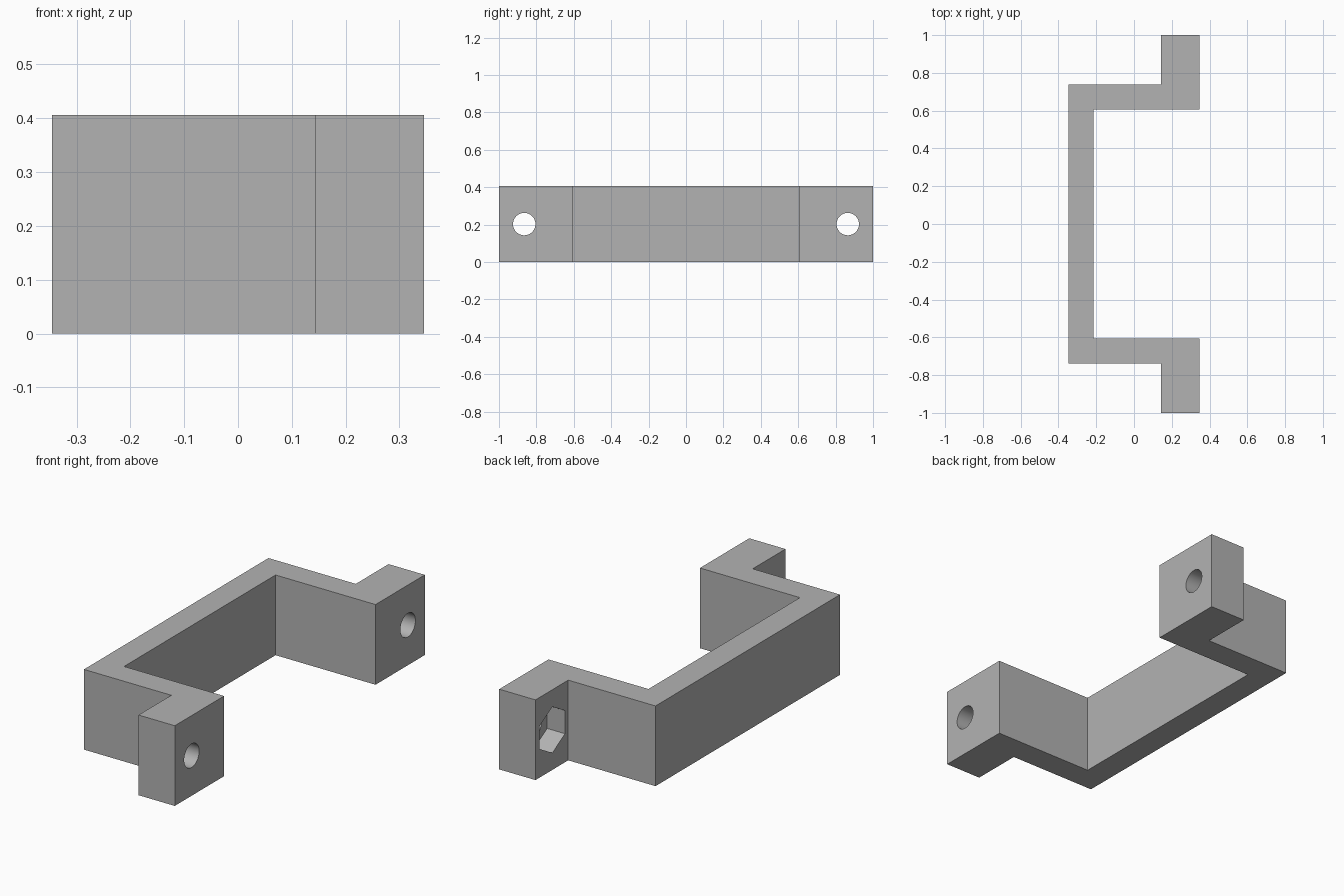
import bpy, bmesh, math
from mathutils import Matrix

cube = bpy.data.objects.get("Cube")
if cube:
    bpy.data.objects.remove(cube, do_unlink=True)

HEIGHT = 0.406
BACK, INNER, FLANGE, FRONT = -0.346, -0.214, 0.143, 0.346
HOLE_Y = 0.865

grey = bpy.data.materials.new("grey plastic")
grey.use_nodes = True
colour = (0.45, 0.45, 0.45, 1)
grey.diffuse_color = colour
grey.node_tree.nodes["Principled BSDF"].inputs["Base Color"].default_value = colour


def add_object(name, bm):
    bmesh.ops.recalc_face_normals(bm, faces=bm.faces)
    mesh = bpy.data.meshes.new(name)
    bm.to_mesh(mesh)
    bm.free()
    mesh.materials.append(grey)
    obj = bpy.data.objects.new(name, mesh)
    bpy.context.collection.objects.link(obj)
    return obj


# Bracket: half outline, mirrored in y and extruded upwards
half = [(BACK, 0.738), (FLANGE, 0.738), (FLANGE, 1), (FRONT, 1),
        (FRONT, 0.606), (INNER, 0.606)]
outline = half + [(x, -y) for x, y in reversed(half)]
bm = bmesh.new()
base = bm.faces.new([bm.verts.new((x, y, 0)) for x, y in outline])
top = bmesh.ops.extrude_face_region(bm, geom=[base])
verts = [v for v in top["geom"] if isinstance(v, bmesh.types.BMVert)]
bmesh.ops.translate(bm, verts=verts, vec=(0, 0, HEIGHT))
bracket = add_object("bracket", bm)


def cut(name, sides, radius, x_start, x_end, y):
    """Cut a prism along x out of the bracket, with one corner pointing up."""
    bm = bmesh.new()
    place = (Matrix.Translation(((x_start + x_end) / 2, y, HEIGHT / 2))
             @ Matrix.Rotation(math.pi / 2, 4, 'Y'))
    bmesh.ops.create_cone(bm, cap_ends=True, segments=sides, radius1=radius,
                          radius2=radius, depth=x_end - x_start, matrix=place)
    # Turn the prism so that a corner is at the top
    start = max(v.co.z for v in bm.verts) - HEIGHT / 2
    if start < radius * 0.99:
        bmesh.ops.rotate(bm, verts=bm.verts, cent=(0, y, HEIGHT / 2),
                         matrix=Matrix.Rotation(math.pi / sides, 3, 'X'))
    cutter = add_object(name, bm)
    cutter.hide_render = True
    mod = bracket.modifiers.new(name, 'BOOLEAN')
    mod.operation = 'DIFFERENCE'
    mod.solver = 'EXACT'
    mod.object = cutter
    bpy.context.view_layer.objects.active = bracket
    bpy.ops.object.modifier_apply(modifier=name)
    bpy.data.objects.remove(cutter, do_unlink=True)


# Screw holes and hexagonal nut pockets in both flanges
for side in (-1, 1):
    cut("screw_hole_cutter", 48, 0.06, FLANGE - 0.1, FRONT + 0.1, side * HOLE_Y)
    cut("nut_pocket_cutter", 6, 0.117, FLANGE - 0.1, FLANGE + 0.1, side * HOLE_Y)

# Smooth hole walls, sharp edges elsewhere
bpy.ops.object.select_all(action='DESELECT')
bracket.select_set(True)
bpy.context.view_layer.objects.active = bracket
bpy.ops.object.shade_smooth_by_angle(angle=math.radians(30))
